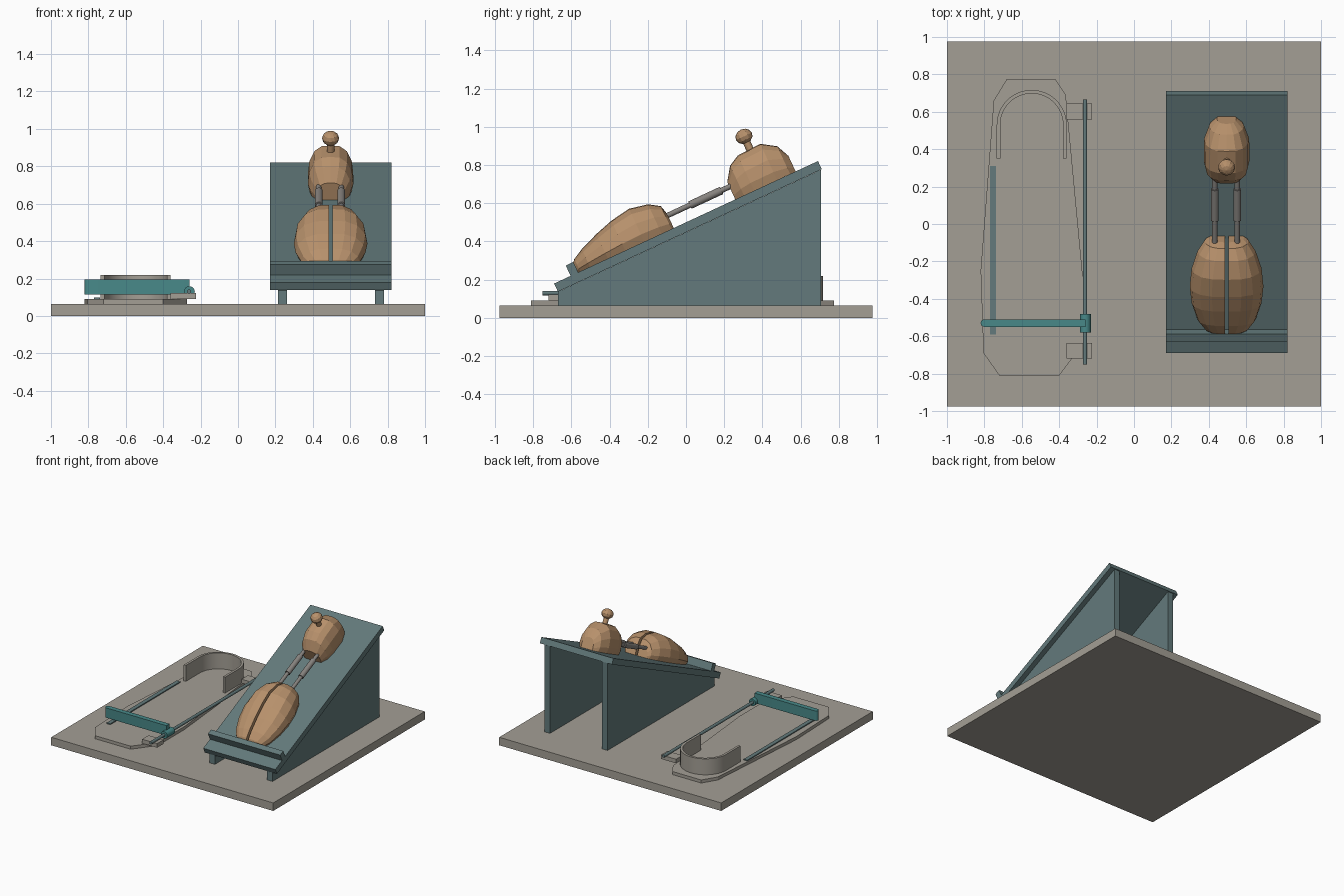
import bpy, bmesh
from math import radians, pi, cos, sin
from mathutils import Matrix, Vector

cube = bpy.data.objects.get("Cube")
if cube:
    bpy.data.objects.remove(cube, do_unlink=True)


def material(name, rgb):
    m = bpy.data.materials.new(name)
    m.use_nodes = True
    m.diffuse_color = (*rgb, 1)
    m.node_tree.nodes["Principled BSDF"].inputs["Base Color"].default_value = (*rgb, 1)
    return m


STONE = material("warm grey", (0.37, 0.345, 0.30))
SLATE = material("slate teal", (0.125, 0.195, 0.20))
TEAL = material("bright teal", (0.065, 0.25, 0.25))
BROWN = material("light brown", (0.48, 0.285, 0.15))
METAL = material("rod grey", (0.24, 0.225, 0.21))

# Local frame of the sloping board: x across, y up the slope, z away from it
RAMP = Matrix.Translation((0.495, -0.69, 0.18)) @ Matrix.Rotation(radians(24.9), 4, 'X')
WORLD = Matrix.Identity(4)


def finish(name, bm, mat, frame=WORLD, smooth=False):
    bmesh.ops.recalc_face_normals(bm, faces=bm.faces)
    me = bpy.data.meshes.new(name)
    bm.to_mesh(me)
    bm.free()
    me.materials.append(mat)
    ob = bpy.data.objects.new(name, me)
    bpy.context.collection.objects.link(ob)
    ob.matrix_world = frame
    if smooth:
        bpy.ops.object.select_all(action='DESELECT')
        ob.select_set(True)
        bpy.context.view_layer.objects.active = ob
        bpy.ops.object.shade_smooth_by_angle(angle=radians(40))
    return ob


def box(name, x, y, z, mat, frame=WORLD):
    bm = bmesh.new()
    lo, hi = Vector((x[0], y[0], z[0])), Vector((x[1], y[1], z[1]))
    m = Matrix.Translation((lo + hi) / 2) @ Matrix.Diagonal((*(hi - lo), 1))
    bmesh.ops.create_cube(bm, size=1, matrix=m)
    return finish(name, bm, mat, frame)


def rod(name, a, b, r, mat, frame=WORLD):
    bm = bmesh.new()
    a, b = Vector(a), Vector(b)
    m = Matrix.Translation((a + b) / 2) @ (b - a).to_track_quat('Z', 'Y').to_matrix().to_4x4()
    bmesh.ops.create_cone(bm, cap_ends=True, segments=16, radius1=r, radius2=r,
                          depth=(b - a).length, matrix=m)
    return finish(name, bm, mat, frame, True)


def prism(name, points, direction, mat, smooth=False):
    """Extrude a flat outline of 3D points along a direction."""
    bm = bmesh.new()
    face = bm.faces.new([bm.verts.new(p) for p in points])
    out = bmesh.ops.extrude_face_region(bm, geom=[face])
    bmesh.ops.translate(bm, vec=direction,
                        verts=[v for v in out["geom"] if isinstance(v, bmesh.types.BMVert)])
    return finish(name, bm, mat, smooth=smooth)


def loft(name, rings, mat, frame):
    bm = bmesh.new()
    loops = [[bm.verts.new(p) for p in ring] for ring in rings]
    n = len(loops[0])
    for a, b in zip(loops, loops[1:]):
        for i in range(n):
            j = (i + 1) % n
            bm.faces.new((a[i], a[j], b[j], b[i]))
    bm.faces.new(loops[0])
    bm.faces.new(loops[-1])
    return finish(name, bm, mat, frame)


# Shell cross-section as fractions of half width and height
SECTION = [(0.92, 0), (1, 0.22), (0.94, 0.55), (0.72, 0.84), (0.40, 0.98)]

# Base board
box("base_board", (-1, 1), (-0.975, 0.975), (0, 0.065), STONE)

# Ramp: sloping board, lip and two side walls
box("ramp_board", (-0.325, 0.325), (0, 1.522), (-0.047, 0), SLATE, RAMP)
box("ramp_lip", (-0.325, 0.325), (0.095, 0.139), (0, 0.06), SLATE, RAMP)
for side, x in (("right", 0.213), ("left", 0.732)):
    wall = [(x, -0.67, 0.065), (x, 0.705, 0.065), (x, 0.705, 0.775), (x, -0.67, 0.137)]
    prism(side + "_ramp_wall", wall, (0.048, 0, 0), SLATE)

# Large split shell: one lofted half, mirrored across a narrow slot
gap = 0.009
body = [(0.13, 0.085, 0.05), (0.15, 0.115, 0.072), (0.207, 0.155, 0.102), (0.31, 0.187, 0.142),
        (0.41, 0.197, 0.172), (0.52, 0.187, 0.19), (0.62, 0.155, 0.169),
        (0.677, 0.118, 0.132), (0.69, 0.095, 0.08)]
rings = [[(gap, s, 0)] + [(w * a, s, h * b) for a, b in SECTION] + [(gap, s, h)]
         for s, w, h in body]
shell = loft("large_split_shell", rings, BROWN, RAMP)
shell.modifiers.new("Mirror", 'MIRROR')

# Small shell
head = [(1.045, 0.078, 0.10), (1.095, 0.11, 0.172), (1.154, 0.122, 0.203),
        (1.286, 0.121, 0.209), (1.361, 0.092, 0.16), (1.393, 0.052, 0.09)]
rings = []
for s, w, h in head:
    half = [(w * a, s, h * b) for a, b in SECTION]
    rings.append(half + [(0, s, h)] + [(-x, y, z) for x, y, z in reversed(half)])
loft("small_shell", rings, BROWN, RAMP)

# Knob on its stem
rod("knob_stem", (0, 1.225, 0.18), (0, 1.225, 0.265), 0.02, BROWN, RAMP)
bm = bmesh.new()
bmesh.ops.create_uvsphere(bm, u_segments=12, v_segments=6, radius=0.046,
                          matrix=Matrix.Translation((0, 1.225, 0.28)) @ Matrix.Diagonal((1, 1, 0.85, 1)))
finish("knob", bm, BROWN, RAMP)

# Twin telescopic rods between the shells
for side, x in (("right", -0.063), ("left", 0.057)):
    rod(side + "_inner_rod", (x, 0.65, 0.073), (x, 1.08, 0.073), 0.014, METAL, RAMP)
    rod(side + "_rod_sleeve", (x, 0.817, 0.073), (x, 1.0, 0.073), 0.021, METAL, RAMP)

# Low plate beside the ramp
outline = [(-0.68, 0.775), (-0.42, 0.775), (-0.365, 0.69), (-0.272, -0.30), (-0.272, -0.64),
           (-0.40, -0.81), (-0.72, -0.81), (-0.805, -0.69), (-0.82, -0.25), (-0.75, 0.66)]
prism("floor_plate", [(x, y, 0.065) for x, y in outline], (0, 0, 0.025), STONE)

# U-shaped wall standing on the plate
cx, cy = -0.547, 0.53
arc = [pi * i / 24 for i in range(25)]


def u_side(r):
    pts = [(cx + r * cos(t), cy + r * sin(t), 0.09) for t in arc]
    return [(cx + r, 0.35, 0.09)] + pts + [(cx - r, 0.35, 0.09)]


prism("u_wall", u_side(0.187) + u_side(0.168)[::-1], (0, 0, 0.13), STONE, True)

# Guide strip on the plate
box("guide_strip", (-0.77, -0.737), (-0.59, 0.31), (0.09, 0.098), SLATE)

# Slide rod on two brackets
for end, y in (("front", -0.72), ("back", 0.56)):
    box(end + "_bracket", (-0.36, -0.225), (y, y + 0.083), (0.09, 0.123), STONE)
rod("slide_rod", (-0.262, -0.75, 0.13), (-0.262, 0.665, 0.13), 0.012, SLATE)

# Swing arm with a rounded free end and a sleeve around the rod
tip = [(-0.80 - 0.02 * sin(pi * i / 8), -0.53 + 0.02 * cos(pi * i / 8), 0.115) for i in range(9)]
prism("swing_arm", tip + [(-0.26, -0.55, 0.115), (-0.26, -0.51, 0.115)], (0, 0, 0.08), TEAL, True)
rod("arm_sleeve", (-0.26, -0.58, 0.13), (-0.26, -0.48, 0.13), 0.029, TEAL)
